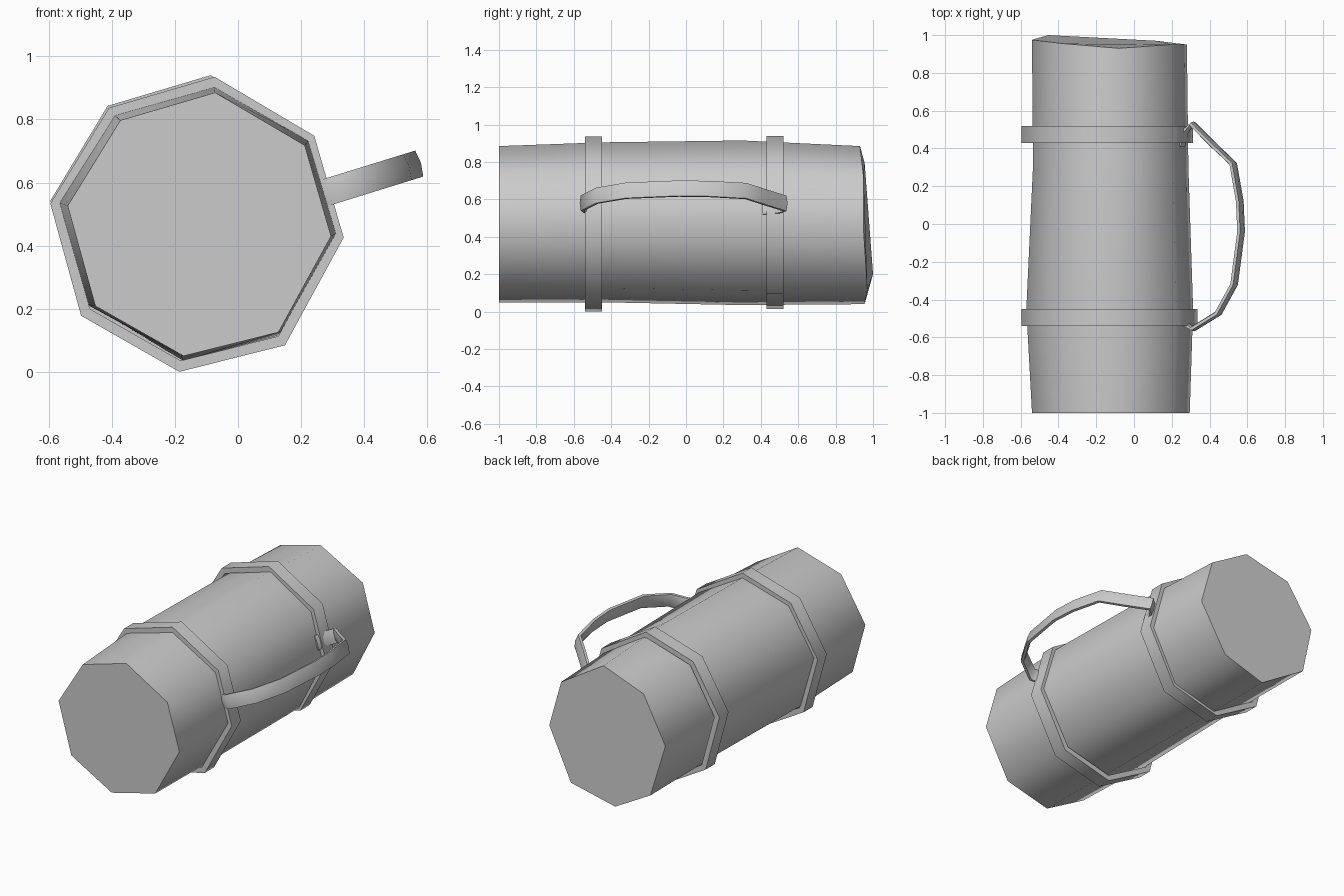
import bpy, math
from mathutils import Vector

if "Cube" in bpy.data.objects:
    bpy.data.objects.remove(bpy.data.objects["Cube"])

grey = bpy.data.materials.new("plain grey")
grey.diffuse_color = (0.6, 0.6, 0.6, 1)
grey.use_nodes = True
grey.node_tree.nodes["Principled BSDF"].inputs["Base Color"].default_value = grey.diffuse_color

# Slightly uneven octagon, clockwise from the top, in a unit box
OCTAGON = [(0.56, 1.0), (0.90, 0.80), (1.0, 0.455), (0.80, 0.09),
           (0.44, 0.0), (0.105, 0.19), (0.0, 0.57), (0.20, 0.895)]


def ring(y, x0, x1, z0, z1, lean=(0,) * 8):
    return [Vector((x0 + (x1 - x0) * u, y + d, z0 + (z1 - z0) * v))
            for (u, v), d in zip(OCTAGON, lean)]


def loft(name, rings, closed=False):
    """Skin a row of rings; cap the ends, or join them when closed."""
    n, m = len(rings[0]), len(rings)
    faces = []
    for r in range(m if closed else m - 1):
        a, b = r * n, (r + 1) % m * n
        faces += [(a + i, a + (i + 1) % n, b + (i + 1) % n, b + i) for i in range(n)]
    if not closed:
        faces += [tuple(range(n))[::-1], tuple(range((m - 1) * n, m * n))]
    mesh = bpy.data.meshes.new(name)
    mesh.from_pydata([p for r in rings for p in r], [], faces)
    mesh.materials.append(grey)
    obj = bpy.data.objects.new(name, mesh)
    bpy.context.collection.objects.link(obj)
    bpy.ops.object.select_all(action='DESELECT')
    obj.select_set(True)
    bpy.context.view_layer.objects.active = obj
    bpy.ops.object.mode_set(mode='EDIT')
    bpy.ops.mesh.select_all(action='SELECT')
    bpy.ops.mesh.normals_make_consistent(inside=False)
    bpy.ops.object.mode_set(mode='OBJECT')
    bpy.ops.object.shade_smooth_by_angle(angle=math.radians(62))
    return obj


# Barrel body with an uneven far end
far_end = (-0.02, 0.0, 0.0, 0.02, 0.005, 0.05, 0.025, 0.005)
loft("barrel", [ring(-1.0, -0.54, 0.295, 0.05, 0.885),
                ring(-0.45, -0.57, 0.313, 0.05, 0.905),
                ring(0.3, -0.535, 0.288, 0.035, 0.915),
                ring(0.95, -0.54, 0.28, 0.04, 0.885, far_end)])

# Two raised bands
for name, y0, y1, box in (("front_band", -0.54, -0.45, (-0.595, 0.335, 0.0, 0.935)),
                          ("back_band", 0.43, 0.52, (-0.595, 0.312, 0.015, 0.94))):
    t = 0.035
    inner = (box[0] + t, box[1] - t, box[2] + t, box[3] - t)
    loft(name, [ring(y0, *box), ring(y1, *box), ring(y1, *inner), ring(y0, *inner)], True)

# Handle: flat rounded strap swept along a bowed path in a tilted plane
path = [(0.25, 0.41), (0.27, 0.49), (0.31, 0.53), (0.42, 0.42), (0.525, 0.32),
        (0.56, 0.12), (0.567, -0.04), (0.53, -0.32), (0.445, -0.475),
        (0.315, -0.555), (0.27, -0.53)]
SLOPE = 0.31
points = [Vector((x, y, 0.575 + SLOPE * (x - 0.3))) for x, y in path]
wide = Vector((-SLOPE, 0, 1)).normalized()
section = [(-0.043, -0.008), (-0.043, 0.008), (-0.02, 0.014),
           (0.02, 0.014), (0.043, 0.008), (0.043, -0.008), (0.0, -0.014)]
strap = []
for i, p in enumerate(points):
    tangent = (points[min(i + 1, len(points) - 1)] - points[max(i - 1, 0)]).normalized()
    out = wide.cross(tangent).normalized() * -1
    strap.append([p + wide * a + out * b for a, b in section])
loft("handle", strap)
